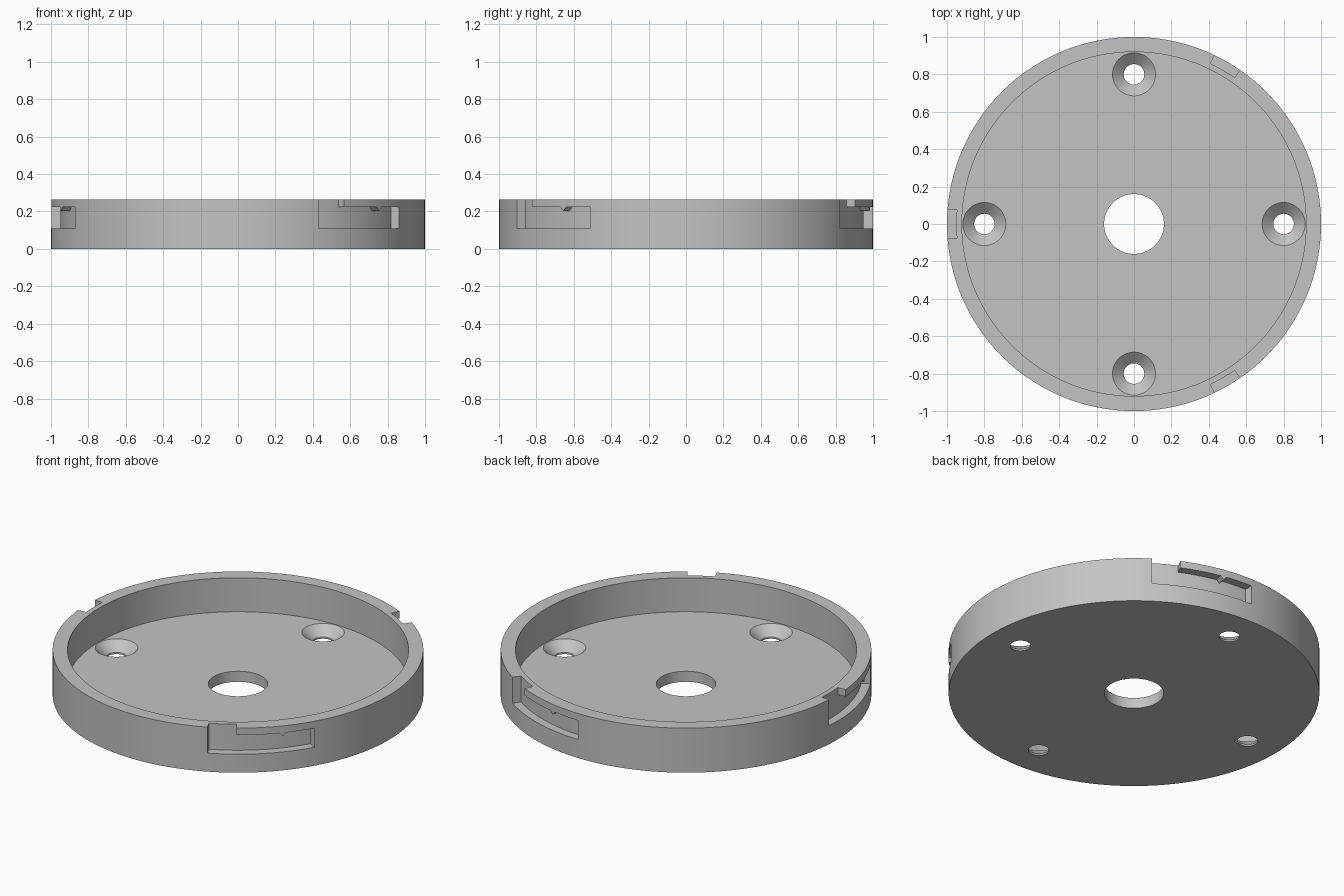
import bpy
import bmesh
from math import cos, sin, radians, tau

cube = bpy.data.objects.get("Cube")
if cube:
    bpy.data.objects.remove(cube)

HEIGHT, FLOOR = 0.265, 0.063
OUTER, INNER, BORE = 1.0, 0.92, 0.16

grey = bpy.data.materials.new("plain_grey")
grey.use_nodes = True
colour = (0.55, 0.55, 0.55, 1)
grey.diffuse_color = colour
grey.node_tree.nodes["Principled BSDF"].inputs["Base Color"].default_value = colour


def bridge_sections(name, sections, closed):
    """Join equal rings of points into a solid; cap both ends when open."""
    bm = bmesh.new()
    rings = [[bm.verts.new(p) for p in section] for section in sections]
    pairs = list(zip(rings, rings[1:]))
    if closed:
        pairs.append((rings[-1], rings[0]))
    for a, b in pairs:
        for i in range(len(a)):
            j = (i + 1) % len(a)
            bm.faces.new((a[i], a[j], b[j], b[i]))
    if not closed:
        bm.faces.new(rings[0])
        bm.faces.new(rings[-1])
    bmesh.ops.recalc_face_normals(bm, faces=bm.faces)
    mesh = bpy.data.meshes.new(name)
    bm.to_mesh(mesh)
    bm.free()
    mesh.materials.append(grey)
    obj = bpy.data.objects.new(name, mesh)
    bpy.context.collection.objects.link(obj)
    return obj


def polar(r, angle, z):
    return (r * cos(angle), r * sin(angle), z)


def screw_cutter(angle):
    """Countersunk hole made of stacked circles."""
    x, y, _ = polar(0.8, angle, 0)
    rings = [(0.055, -0.1), (0.055, 0.01), (0.115, FLOOR), (0.115, FLOOR + 0.04)]
    return bridge_sections("screw_hole_cutter", [
        [(x + r * cos(tau * i / 48), y + r * sin(tau * i / 48), z) for i in range(48)]
        for r, z in rings], False)


def slot_cutter(middle):
    """Bayonet slot: open entry, then a covered run with a small catch."""
    tops = [(-4.5 + i * 1.5, HEIGHT + 0.1) for i in range(7)]
    tops += [(4.52 + i * 1.65, 0.223) for i in range(9)]
    tops += [(17.9, 0.223), (19, 0.203), (20.1, 0.223)]
    tops += [(21.5 + i * 1.95, 0.223) for i in range(5)]
    sections = []
    for degrees, top in tops:
        a = middle + radians(degrees)
        sections.append([polar(0.95, a, 0.11), polar(1.1, a, 0.11),
                         polar(1.1, a, top), polar(0.95, a, top)])
    return bridge_sections("slot_cutter", sections, False)


# Round tray with raised rim and central bore
profile = [(BORE, 0), (OUTER, 0), (OUTER, HEIGHT),
           (INNER, HEIGHT), (INNER, FLOOR), (BORE, FLOOR)]
STEPS = 144
base = bridge_sections("bayonet_base", [
    [polar(r, tau * i / STEPS, z) for r, z in profile] for i in range(STEPS)], True)

# Four screw holes and three locking slots
cutters = [screw_cutter(tau * i / 4) for i in range(4)]
cutters += [slot_cutter(radians(d)) for d in (60, 180, 300)]

bpy.ops.object.select_all(action="DESELECT")
base.select_set(True)
bpy.context.view_layer.objects.active = base
for cutter in cutters:
    cutter.hide_render = True
    cut = base.modifiers.new("cut", "BOOLEAN")
    cut.operation = "DIFFERENCE"
    cut.solver = "EXACT"
    cut.object = cutter
    bpy.ops.object.modifier_apply(modifier=cut.name)
    bpy.data.objects.remove(cutter)

bpy.ops.object.shade_smooth_by_angle(angle=radians(25))
